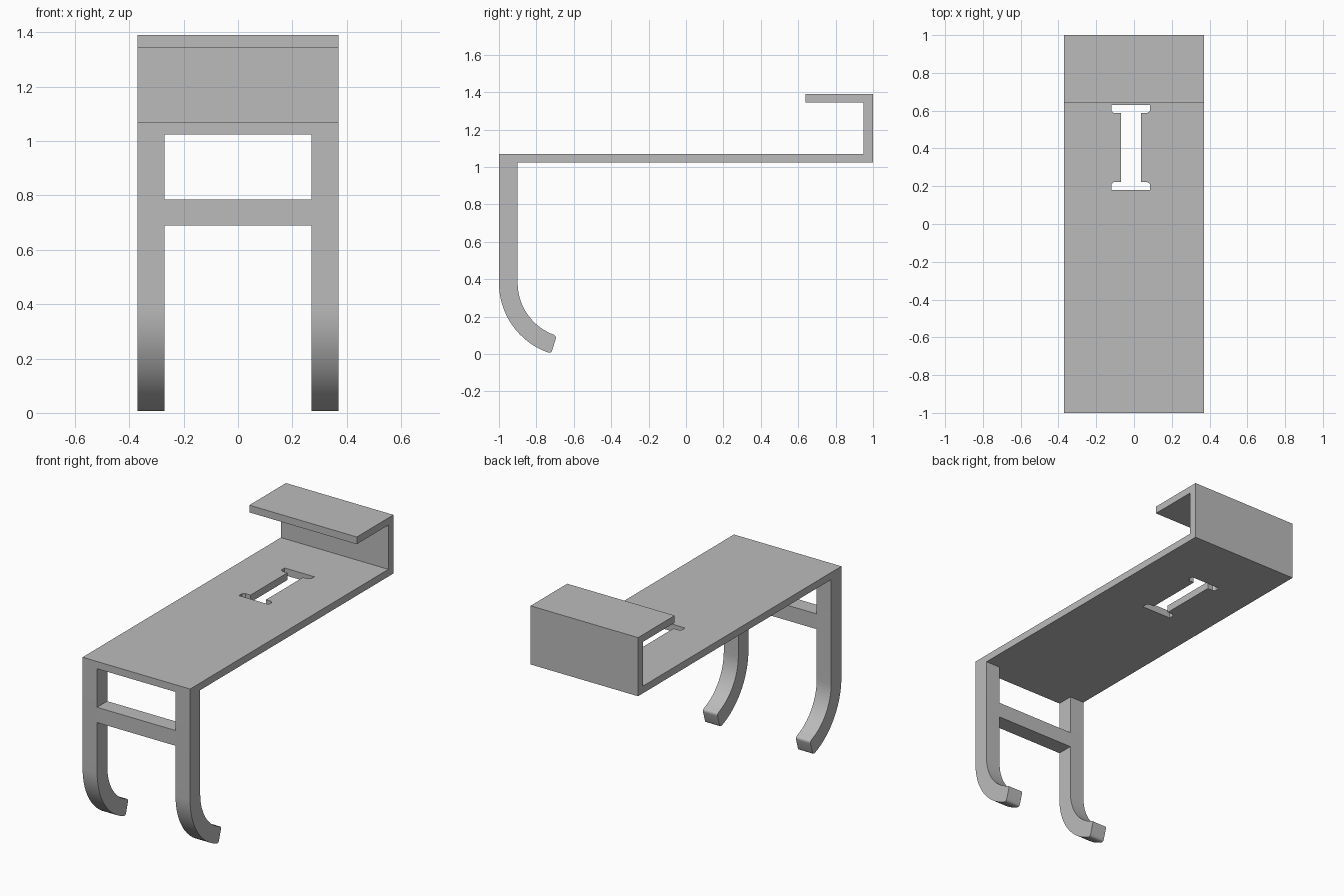
import bpy
import bmesh
from math import sin, cos, radians
from mathutils import Vector

old = bpy.data.objects.get("Cube")
if old:
    bpy.data.objects.remove(old, do_unlink=True)

grey = bpy.data.materials.new("plain grey")
grey.use_nodes = True
COLOUR = (0.5, 0.5, 0.5, 1)
grey.diffuse_color = COLOUR
grey.node_tree.nodes["Principled BSDF"].inputs["Base Color"].default_value = COLOUR


def extrude(name, outline, direction, smooth=False):
    """Solid made by pushing a closed 3D outline along a direction."""
    bm = bmesh.new()
    face = bm.faces.new([bm.verts.new(p) for p in outline])
    moved = bmesh.ops.extrude_face_region(bm, geom=[face])["geom"]
    bmesh.ops.translate(bm, vec=direction,
                        verts=[v for v in moved if isinstance(v, bmesh.types.BMVert)])
    bmesh.ops.recalc_face_normals(bm, faces=bm.faces)
    mesh = bpy.data.meshes.new(name)
    bm.to_mesh(mesh)
    bm.free()
    mesh.materials.append(grey)
    obj = bpy.data.objects.new(name, mesh)
    bpy.context.collection.objects.link(obj)
    if smooth:
        bpy.ops.object.select_all(action="DESELECT")
        obj.select_set(True)
        bpy.context.view_layer.objects.active = obj
        bpy.ops.object.shade_smooth_by_angle(angle=radians(30))
    return obj


def side_profile(name, points, x0, x1, smooth=False):
    return extrude(name, [(x0, y, z) for y, z in points], (x1 - x0, 0, 0), smooth)


def rounded(before, corner, after, radius, steps=5):
    """Points of a soft corner between two neighbouring points."""
    b, c, a = Vector(before), Vector(corner), Vector(after)
    start, end = c + (b - c).normalized() * radius, c + (a - c).normalized() * radius
    return [tuple(start * (1 - t) ** 2 + c * 2 * t * (1 - t) + end * t * t)
            for t in (i / steps for i in range(steps + 1))]


HALF, LEG, UNDER = 0.37, 0.27, 1.025

# Shelf with its back wall and overhanging lip
shelf = side_profile("shelf_with_hook", [
    (-1, UNDER), (1, UNDER), (1, 1.39), (0.64, 1.39),
    (0.64, 1.345), (0.95, 1.345), (0.95, 1.07), (-1, 1.07)], -HALF, HALF)

# I-shaped slot through the shelf
slot = [(-0.12, 0.18), (0.085, 0.18), (0.085, 0.21), (0.07, 0.223), (0.037, 0.223),
        (0.037, 0.587), (0.07, 0.587), (0.085, 0.6), (0.085, 0.63), (-0.12, 0.63),
        (-0.12, 0.6), (-0.105, 0.587), (-0.07, 0.587), (-0.07, 0.223),
        (-0.105, 0.223), (-0.12, 0.21)]
cutter = extrude("slot_cutter", [(x, y, 0.95) for x, y in slot], (0, 0, 0.2))
cutter.hide_render = True
cut = shelf.modifiers.new("slot", "BOOLEAN")
cut.operation, cut.solver, cut.object = "DIFFERENCE", "EXACT", cutter
bpy.context.view_layer.objects.active = shelf
shelf.select_set(True)
bpy.ops.object.modifier_apply(modifier=cut.name)
bpy.data.objects.remove(cutter, do_unlink=True)

# Legs: straight posts ending in curved feet with a softened tip
CY, CZ, OUTER, INNER, SWEEP, STEPS = -0.605, 0.38, 0.395, 0.295, 73, 20


def arc(radius):
    return [(CY - radius * cos(a), CZ - radius * sin(a))
            for a in (radians(SWEEP * i / STEPS) for i in range(STEPS + 1))]


outer, inner = arc(OUTER), arc(INNER)
tip = (rounded(outer[-2], outer[-1], inner[-1], 0.02)
       + rounded(outer[-1], inner[-1], inner[-2], 0.02))
leg_profile = [(-1, UNDER)] + outer[:-1] + tip + inner[-2::-1] + [(-0.9, UNDER)]
for name, x0 in (("left_leg", LEG), ("right_leg", -HALF)):
    side_profile(name, leg_profile, x0, x0 + HALF - LEG, smooth=True)

# Rail joining the legs
side_profile("cross_rail", [(-1, 0.69), (-0.9, 0.69), (-0.9, 0.785), (-1, 0.785)], -LEG, LEG)
